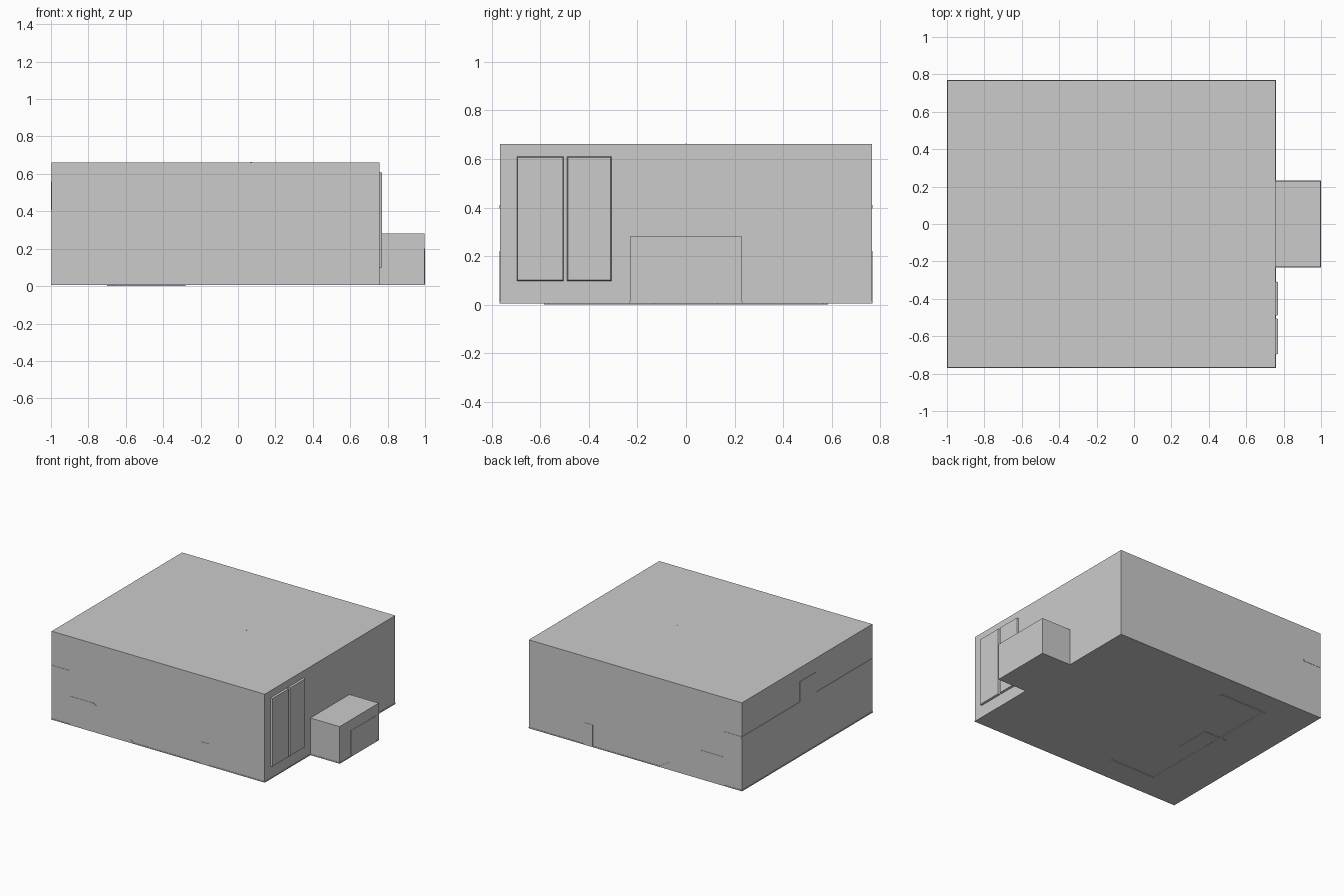
import bpy, bmesh
from mathutils import Vector

if "Cube" in bpy.data.objects:
    bpy.data.objects.remove(bpy.data.objects["Cube"])


def prism(name, profile, depth):
    """Extrude a closed 3D outline along a vector."""
    bm = bmesh.new()
    face = bm.faces.new([bm.verts.new(p) for p in profile])
    out = bmesh.ops.extrude_face_region(bm, geom=[face])
    verts = [g for g in out["geom"] if isinstance(g, bmesh.types.BMVert)]
    bmesh.ops.translate(bm, verts=verts, vec=Vector(depth))
    bmesh.ops.recalc_face_normals(bm, faces=bm.faces)
    mesh = bpy.data.meshes.new(name)
    bm.to_mesh(mesh)
    bm.free()
    ob = bpy.data.objects.new(name, mesh)
    bpy.context.collection.objects.link(ob)
    return ob


def box(name, x0, x1, y0, y1, z0, z1):
    return prism(name, [(x0, y0, z0), (x1, y0, z0), (x1, y1, z0), (x0, y1, z0)],
                 (0, 0, z1 - z0))


# Main room and the low alcove on its right side
XL, XR, Y, TOP = -0.997, 0.757, 0.767, 0.662
LIP = 0.002
box("room_walls", XL, XR, -Y, Y, 0.01, TOP)
box("alcove", XR - 0.01, 0.998, -0.23, 0.23, 0.012, 0.28)

# Thin floor slab following both volumes
a, b = Y + LIP, 0.23 + LIP
plan = [(-1, -a), (XR + LIP, -a), (XR + LIP, -b), (1, -b),
        (1, b), (XR + LIP, b), (XR + LIP, a), (-1, a)]
prism("floor_slab", [(x, y, 0.005) for x, y in plan], (0, 0, 0.008))

# Two tapered window bays beside the alcove
for i, (y0, y1) in enumerate([(-0.70, -0.502), (-0.493, -0.305)]):
    win = box(f"window_bay_{i + 1}", XR - 0.01, XR + 0.014, y0, y1, 0.095, 0.612)
    cy, cz = (y0 + y1) / 2, 0.3535
    for v in win.data.vertices:
        if v.co.x > XR:
            v.co.y += 0.006 if v.co.y < cy else -0.006
            v.co.z += 0.006 if v.co.z < cz else -0.006

# Stair flights and low partitions, just breaking through both long walls
stair = [(-0.85, 0.012), (-0.32, 0.012), (-0.65, 0.22), (-0.85, 0.22)]
for side, s in (("front", -1), ("back", 1)):
    y_out = s * (Y + LIP)
    prism(f"stair_flight_{side}", [(x, y_out, z) for x, z in stair], (0, -s * 0.15, 0))
    y0, y1 = sorted((y_out, s * 0.6))
    box(f"low_partition_{side}", 0.23, 0.30, y0, y1, 0.012, 0.17)
    box(f"gallery_end_{side}", XL, -0.85, y0, y1, 0.395, 0.41)

# Gallery deck with a raised doorway on the left wall
deck = [(-Y, 0.395), (Y, 0.395), (Y, 0.41), (0.09, 0.41), (0.09, 0.56),
        (-0.1, 0.56), (-0.1, 0.41), (-Y, 0.41)]
prism("gallery_deck", [(-1, y, z) for y, z in deck], (0.15, 0, 0))

# Small hatch on the end of the alcove
box("alcove_hatch", 0.95, 1.0, -0.1, 0.2, 0.012, 0.2)

# U-shaped rail and square pad under the floor
box("under_rail_spine", -0.665, -0.645, -0.585, 0.585, 0.0, 0.008)
for side, s in (("front", -1), ("back", 1)):
    y0, y1 = sorted((s * 0.585, s * 0.565))
    box(f"under_rail_{side}", -0.65, -0.28, y0, y1, 0.0, 0.008)
box("under_pad", -0.70, -0.515, -0.13, 0.13, 0.001, 0.008)

# Ceiling lamp fixing poking through the roof
box("lamp_fixing", 0.068, 0.074, -0.003, 0.003, 0.6, TOP + 0.002)
